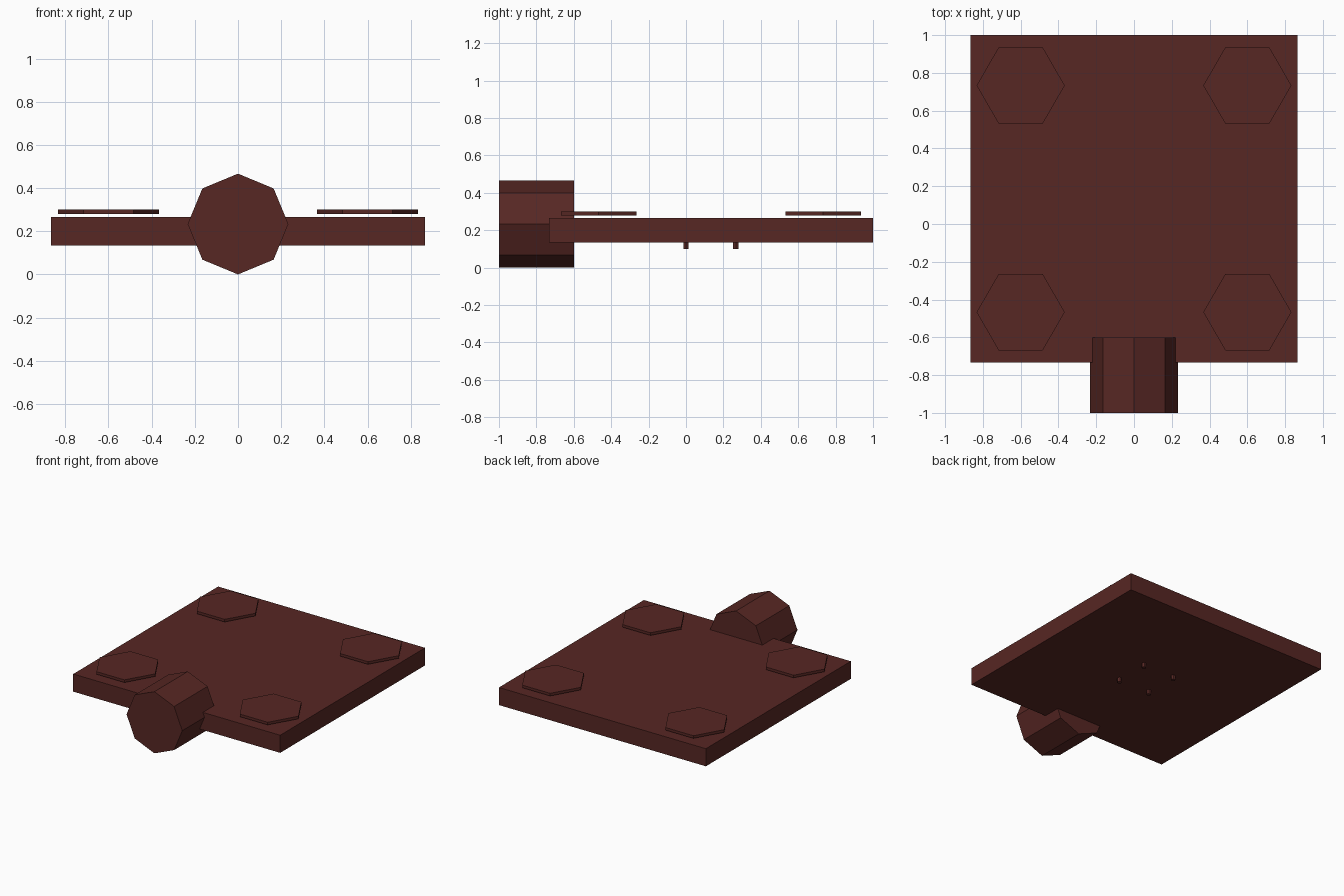
import bpy
import math

if "Cube" in bpy.data.objects:
    bpy.data.objects.remove(bpy.data.objects["Cube"])

mat = bpy.data.materials.new("dark_brown")
mat.diffuse_color = (0.095, 0.02, 0.017, 1)
mat.use_nodes = True
mat.node_tree.nodes["Principled BSDF"].inputs["Base Color"].default_value = mat.diffuse_color


def finish(name):
    ob = bpy.context.object
    ob.name = name
    ob.data.materials.append(mat)
    return ob


def prism(name, sides, radius, depth, loc, rot=(0, 0, 0)):
    bpy.ops.mesh.primitive_cylinder_add(vertices=sides, radius=radius, depth=depth,
                                        location=loc, rotation=rot)
    return finish(name)


# Flat square plate
bpy.ops.mesh.primitive_cube_add(size=1, location=(0, 0.1333, 0.2))
plate = finish("plate")
plate.scale = (1.7333, 1.7333, 0.1333)

# Octagonal barrel lying along y at the front edge
prism("front_barrel", 8, 0.2333, 0.4, (0, -0.8, 0.2333), (math.pi / 2, 0, 0))

for sx, side in ((-1, "left"), (1, "right")):
    for sy, end in ((-1, "front"), (1, "back")):
        # Thin hexagonal corner pads hovering just above the plate
        prism(f"{end}_{side}_pad", 6, 0.2333, 0.02,
              (0.6 * sx, 0.1333 + 0.6 * sy, 0.29), (0, 0, math.pi / 2))
        # Tiny hexagonal pegs under the centre
        prism(f"{end}_{side}_peg", 6, 0.0167, 0.0333,
              (0.1333 * sx, 0.1333 + 0.1333 * sy, 0.1167), (0, 0, math.pi / 2))
